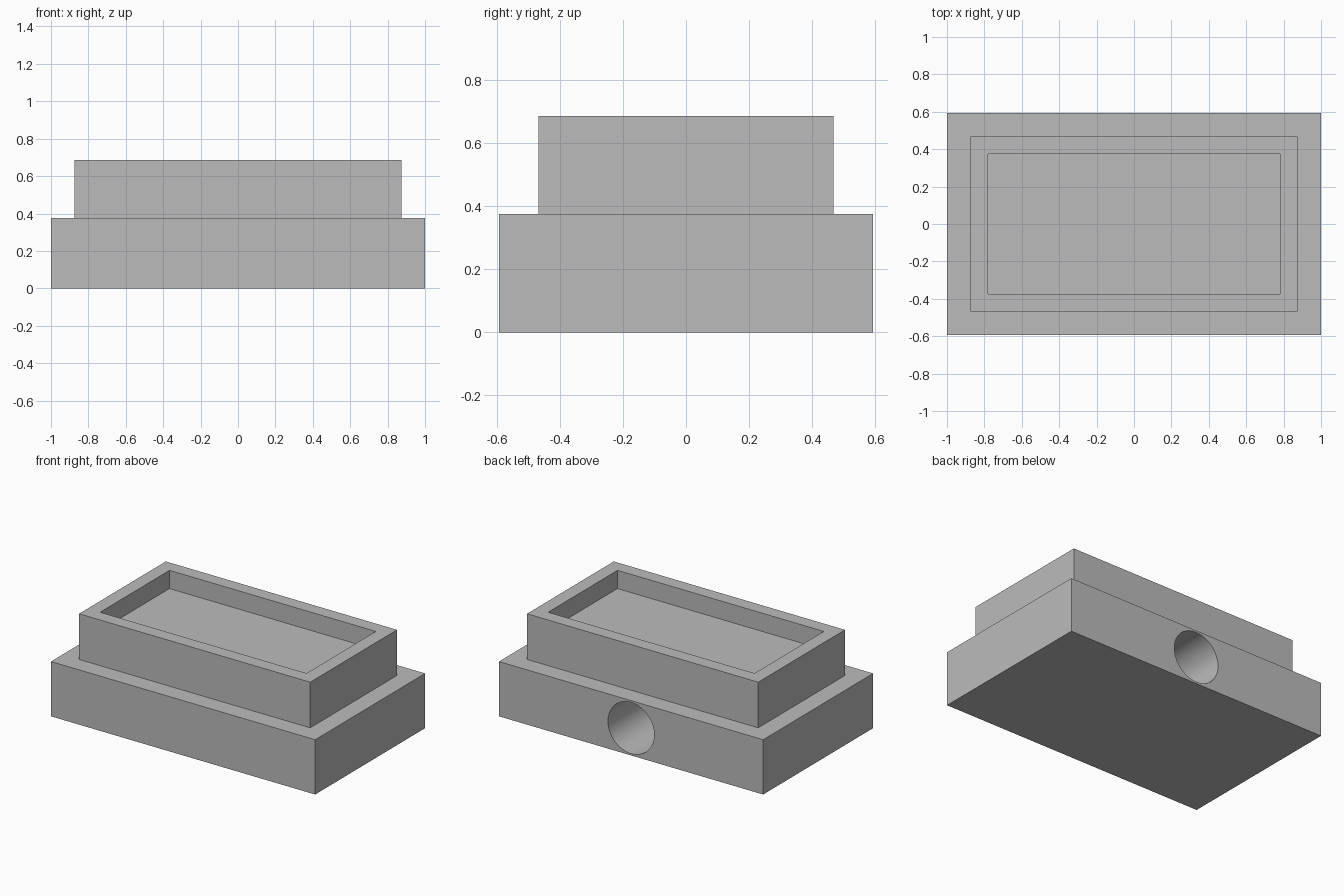
import bpy
import bmesh
from mathutils import Matrix

cube = bpy.data.objects.get("Cube")
if cube:
    bpy.data.objects.remove(cube, do_unlink=True)

BASE = (2.0, 1.1875, 0.375)
HOLE_RADIUS = 0.175
HOLE_DEPTH = 0.6

grey = bpy.data.materials.new("plain grey")
grey.use_nodes = True
colour = (0.5, 0.5, 0.5, 1)
grey.diffuse_color = colour
grey.node_tree.nodes["Principled BSDF"].inputs["Base Color"].default_value = colour


def add_object(name, bm):
    mesh = bpy.data.meshes.new(name)
    bm.to_mesh(mesh)
    bm.free()
    mesh.materials.append(grey)
    obj = bpy.data.objects.new(name, mesh)
    bpy.context.collection.objects.link(obj)
    return obj


def inset_and_move(bm, face, border, rise):
    """Inset a face by a border, then push it straight up or down."""
    bmesh.ops.inset_region(bm, faces=[face], thickness=border, use_even_offset=True)
    walls = bmesh.ops.extrude_discrete_faces(bm, faces=[face])
    top = walls["faces"][0]
    bmesh.ops.translate(bm, verts=top.verts, vec=(0, 0, rise))
    return top


# Stepped block: wide base, raised upper tier, shallow tray in the top
bm = bmesh.new()
bmesh.ops.create_cube(bm, size=1)
bmesh.ops.scale(bm, vec=BASE, verts=bm.verts)
bmesh.ops.translate(bm, vec=(0, 0, BASE[2] / 2), verts=bm.verts)
top = max(bm.faces, key=lambda f: f.calc_center_median().z)
top = inset_and_move(bm, top, 0.125, 0.3125)
inset_and_move(bm, top, 0.09375, -0.125)
bmesh.ops.recalc_face_normals(bm, faces=bm.faces)
body = add_object("stepped_block", bm)

# Round blind hole in the back of the base
bm = bmesh.new()
bmesh.ops.create_cone(bm, cap_ends=True, segments=64, radius1=HOLE_RADIUS,
                      radius2=HOLE_RADIUS, depth=HOLE_DEPTH * 2)
bmesh.ops.rotate(bm, verts=bm.verts, matrix=Matrix.Rotation(1.5707963, 3, "X"))
bmesh.ops.translate(bm, verts=bm.verts, vec=(0, BASE[1] / 2, BASE[2] / 2))
cutter = add_object("hole_cutter", bm)
cutter.hide_render = True

cut = body.modifiers.new("back hole", "BOOLEAN")
cut.operation = "DIFFERENCE"
cut.solver = "EXACT"
cut.object = cutter

# Apply the cut and keep the block edges crisp
bpy.ops.object.select_all(action="DESELECT")
body.select_set(True)
bpy.context.view_layer.objects.active = body
bpy.ops.object.modifier_apply(modifier=cut.name)
bpy.data.objects.remove(cutter, do_unlink=True)
bpy.ops.object.shade_smooth_by_angle()
